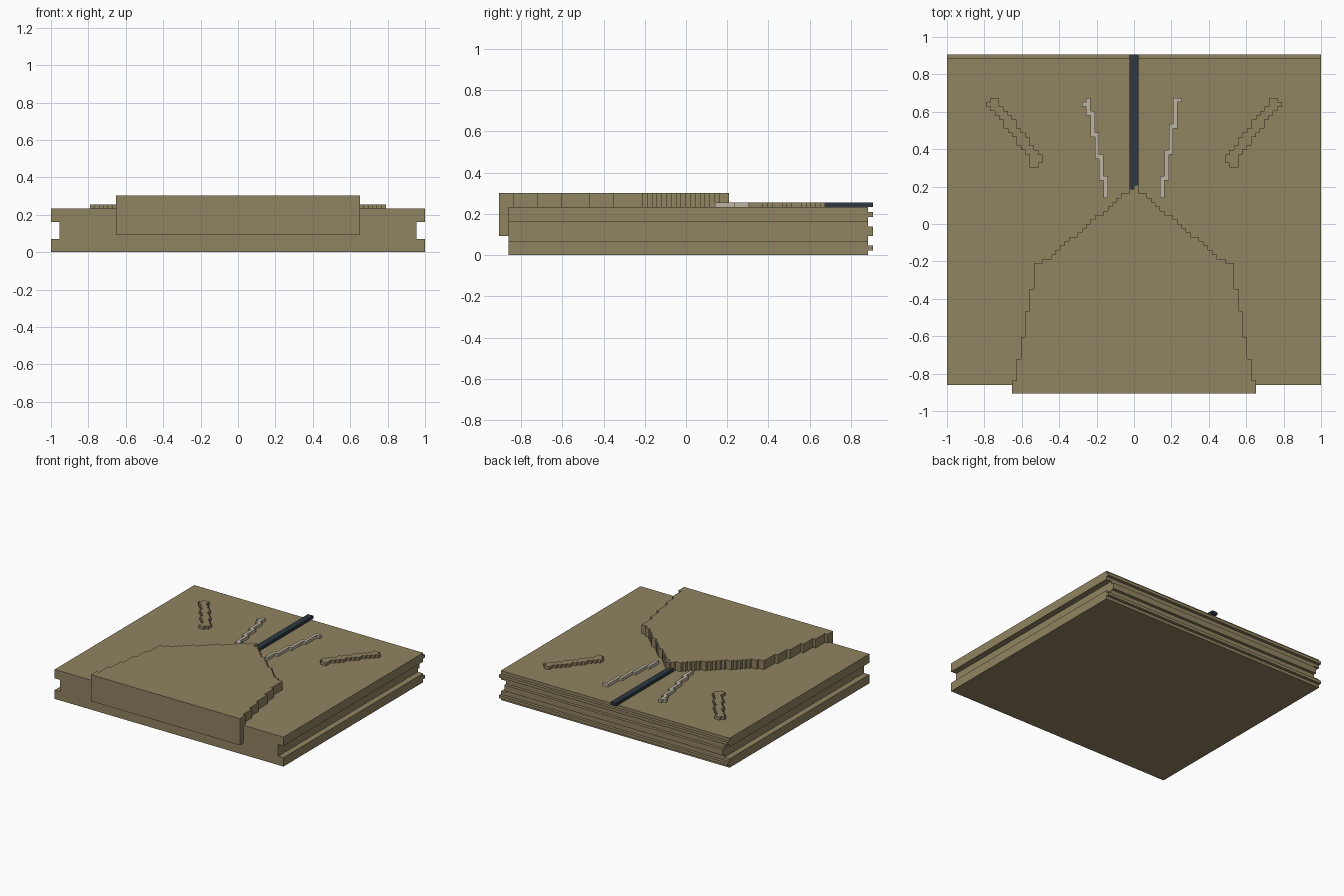
import bpy, bmesh, math
from mathutils import Vector

if "Cube" in bpy.data.objects:
    bpy.data.objects.remove(bpy.data.objects["Cube"])

U = 2 / 86  # one grid cell


def material(name, rgb):
    m = bpy.data.materials.new(name)
    lin = [((c / 255 + 0.055) / 1.055) ** 2.4 for c in rgb]
    m.diffuse_color = (*lin, 1)
    m.use_nodes = True
    m.node_tree.nodes["Principled BSDF"].inputs["Base Color"].default_value = m.diffuse_color
    return m


BROWN = material("dull brown", (144, 131, 97))
PALE = material("pale beige", (190, 181, 162))
DARK = material("dark slate", (45, 56, 65))


def prism(outline, depth):
    """Closed outline of 3D points (in cells) swept along depth."""
    bm = bmesh.new()
    face = bm.faces.new([bm.verts.new(Vector(p) * U) for p in outline])
    top = bmesh.ops.extrude_face_region(bm, geom=[face])["geom"]
    verts = [v for v in top if isinstance(v, bmesh.types.BMVert)]
    bmesh.ops.translate(bm, verts=verts, vec=Vector(depth) * U)
    return bm


def finish(bm, name, mat):
    bmesh.ops.dissolve_limit(bm, angle_limit=0.01, verts=bm.verts, edges=bm.edges)
    bmesh.ops.recalc_face_normals(bm, faces=bm.faces)
    me = bpy.data.meshes.new(name)
    bm.to_mesh(me)
    bm.free()
    me.materials.append(mat)
    ob = bpy.data.objects.new(name, me)
    bpy.context.collection.objects.link(ob)
    return ob


def stepped(rows, z0, z1):
    """Stepped slab from stacked spans (y0, y1, x0, x1)."""
    right, left = [], []
    for y0, y1, x0, x1 in rows:
        right += [(x1, y0, z0), (x1, y1, z0)]
        left += [(x0, y0, z0), (x0, y1, z0)]
    pts = []
    for p in right + left[::-1]:
        if not pts or p != pts[-1]:
            pts.append(p)
    return prism(pts, (0, 0, z1 - z0))


def box(name, x0, x1, y0, y1, z0, z1, mat):
    return finish(stepped([(y0, y1, x0, x1)], z0, z1), name, mat)


# Base slab with a groove along each side
half = [(43, 0), (43, 3), (41, 3), (41, 7), (43, 7), (43, 10)]
section = half + [(-x, z) for x, z in reversed(half)]
finish(prism([(x, -37, z) for x, z in section], (0, 75, 0)), "base_slab", BROWN)

# Ridges along the back edge
for i, (w, z0, z1) in enumerate([(43, 1, 2), (41, 4, 6), (43, 8, 9)]):
    box(f"back_ridge_{i}", -w, w, 38, 39, z0, z1, BROWN)

# Raised plate: slowly narrowing, then a staircase to a point
steps = [-39, -36, -31, -26, -20, -15, -9]
rows = [(a, b, i - 28, 28 - i) for i, (a, b) in enumerate(zip(steps, steps[1:]))]
for r in range(-9, 8):
    w = int(21 - 1.2 * (r + 9) + 0.001)
    rows.append((r, r + 1, -w, w))
rows.append((8, 9, 0, 1))
bm = stepped(rows, 10, 13)
# Lip hanging down over the front edge
bmesh.ops.bisect_plane(bm, geom=bm.verts[:] + bm.edges[:] + bm.faces[:],
                       plane_co=(0, -37 * U, 0), plane_no=(0, 1, 0))
lip = [f for f in bm.faces if all(abs(v.co.z - 10 * U) < 1e-5 and v.co.y < -36.9 * U
                                  for v in f.verts)]
ext = bmesh.ops.extrude_face_region(bm, geom=lip)["geom"]
bmesh.ops.translate(bm, verts=[v for v in ext if isinstance(v, bmesh.types.BMVert)],
                    vec=(0, 0, -6 * U))
finish(bm, "raised_plate", BROWN)

# Dark centre bar
finish(stepped([(8, 9, -1, 0), (9, 39, -1, 1)], 10, 11), "centre_bar", DARK)

# Thin pale stepped strips
finish(stepped([(6, 10, 6, 7), (10, 11, 6, 8), (11, 16, 7, 8), (16, 17, 7, 9),
                (17, 22, 8, 9), (22, 23, 8, 10), (23, 28, 9, 10), (28, 29, 9, 11)],
               10, 11), "pale_strip_right", PALE)
finish(stepped([(6, 10, -7, -6), (10, 11, -8, -6), (11, 15, -8, -7), (15, 16, -9, -7),
                (16, 20, -9, -8), (20, 21, -10, -8), (21, 25, -10, -9), (25, 26, -11, -9),
                (26, 27, -11, -10), (27, 28, -12, -10), (28, 29, -11, -10)],
               10, 11), "pale_strip_left", PALE)

# Slanted brown bars, mirrored
bar = [(13, 14, 22, 24)]
for r in range(14, 28):
    x = int(21 + (r - 14) * 0.77)
    bar.append((r, r + 1, x, x + 3))
bar.append((28, 29, 31, 33))
finish(stepped(bar, 10, 11), "slanted_bar_right", BROWN)
finish(stepped([(a, b, -d, -c) for a, b, c, d in bar], 10, 11), "slanted_bar_left", BROWN)
